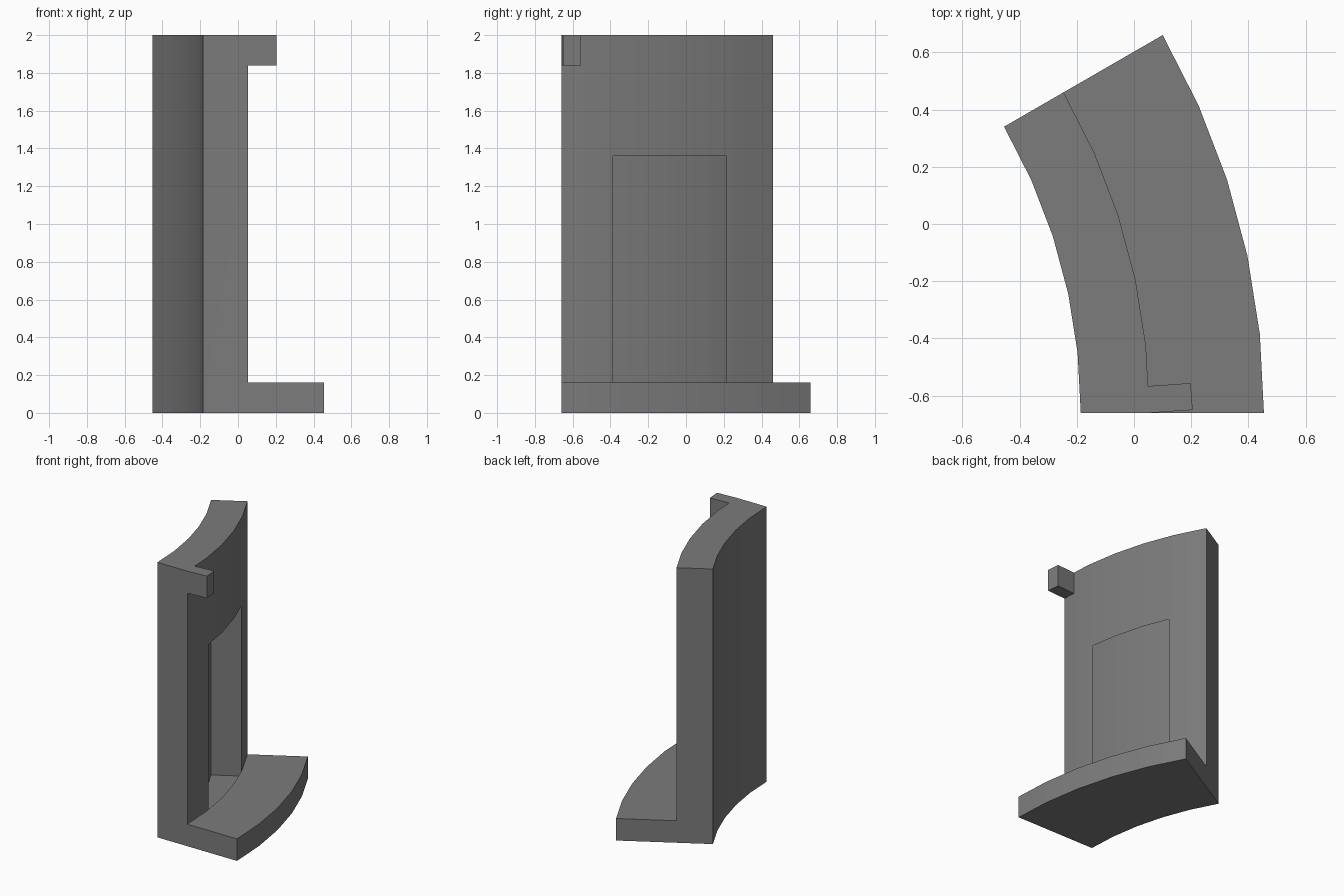
import bpy, bmesh, math

if "Cube" in bpy.data.objects:
    bpy.data.objects.remove(bpy.data.objects["Cube"])

# Thin hollow curved wall: a 30 degree arc with a foot flange, a top hook and an open doorway
CX, CY = -2.186, -0.66            # arc centre
R_IN, R_OUT, R_FOOT, R_HOOK = 2.0, 2.24, 2.64, 2.395
FOOT_Z, DOOR_Z, HOOK_Z, TOP_Z = 0.16, 1.36, 1.84, 2.0
STEP = 6                          # degrees per flat facet
ANGLES = [0, 2.4, 6, 7, 12, 18, 23, 24, 30]
LEVELS = [FOOT_Z, DOOR_Z, HOOK_Z, TOP_Z]

bm = bmesh.new()


def polar(r, deg, z):
    """Point on the faceted arc: in-between angles stay on the straight facet."""
    a = math.floor(deg / STEP) * STEP
    t = (deg - a) / STEP
    p, q = math.radians(a), math.radians(a + STEP)
    x = math.cos(p) * (1 - t) + math.cos(q) * t
    y = math.sin(p) * (1 - t) + math.sin(q) * t
    return (CX + r * x, CY + r * y, z)


def face(points):
    bm.faces.new([bm.verts.new(p) for p in points])


def strip(r0, z0, r1, z1):
    """Curved band between two arcs."""
    for a, b in zip(ANGLES, ANGLES[1:]):
        face([polar(r0, a, z0), polar(r0, b, z0), polar(r1, b, z1), polar(r1, a, z1)])


# Inner skin, underside, foot rim and foot top
strip(R_IN, 0, R_IN, TOP_Z)
strip(R_IN, 0, R_FOOT, 0)
strip(R_FOOT, 0, R_FOOT, FOOT_Z)
strip(R_FOOT, FOOT_Z, R_OUT, FOOT_Z)

# Outer skin, leaving out the doorway and the patch behind the hook
for a, b in zip(ANGLES, ANGLES[1:]):
    for z0, z1 in zip(LEVELS, LEVELS[1:]):
        door = a >= 7 and b <= 23 and z1 <= DOOR_Z
        hook = a == 0 and z0 == HOOK_Z
        if not (door or hook):
            face([polar(R_OUT, a, z0), polar(R_OUT, b, z0),
                  polar(R_OUT, b, z1), polar(R_OUT, a, z1)])

# Top cap
strip(R_IN, TOP_Z, R_OUT, TOP_Z)

# L-shaped end caps
profile = [(R_IN, 0), (R_FOOT, 0), (R_FOOT, FOOT_Z)] + [(R_OUT, z) for z in LEVELS] + [(R_IN, TOP_Z)]
for deg in (0, 30):
    face([polar(r, deg, z) for r, z in profile])


# Hook: slightly turned block open towards the wall
def hook_ring(z):
    return [polar(R_OUT, 0, z), (0.205, -0.65, z), (0.198, -0.556, z), polar(R_OUT, 2.4, z)]


low, high = hook_ring(HOOK_Z), hook_ring(TOP_Z)
face(low)
face(high)
for i in range(3):
    face([low[i], low[i + 1], high[i + 1], high[i]])

# Weld, then make all faces point outward
bmesh.ops.remove_doubles(bm, verts=bm.verts, dist=0.0005)
bmesh.ops.recalc_face_normals(bm, faces=bm.faces)
bm.normal_update()
bottom = min(bm.faces, key=lambda f: f.calc_center_median().z)
if bottom.normal.z > 0:
    bmesh.ops.reverse_faces(bm, faces=bm.faces)

mesh = bpy.data.meshes.new("curved_wall")
bm.to_mesh(mesh)
bm.free()
wall = bpy.data.objects.new("curved_wall", mesh)
bpy.context.collection.objects.link(wall)

grey = bpy.data.materials.new("mid_grey")
grey.diffuse_color = (0.2, 0.2, 0.2, 1)
grey.use_nodes = True
grey.node_tree.nodes["Principled BSDF"].inputs["Base Color"].default_value = grey.diffuse_color
mesh.materials.append(grey)

bpy.context.view_layer.objects.active = wall
wall.select_set(True)
bpy.ops.object.shade_smooth_by_angle(angle=math.radians(30))
